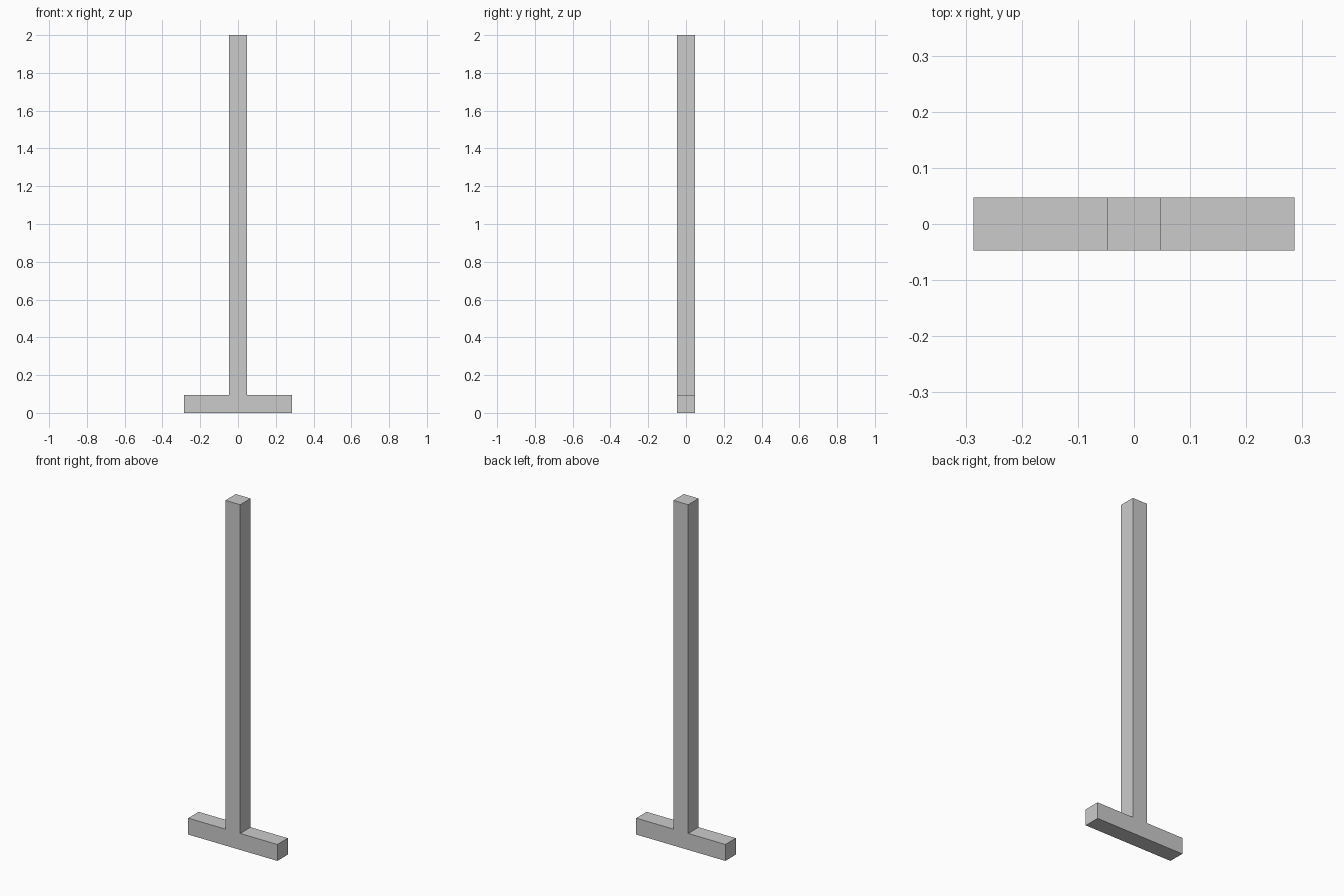
import bpy
import bmesh

if "Cube" in bpy.data.objects:
    bpy.data.objects.remove(bpy.data.objects["Cube"])

U = 2 / 21          # square beam thickness
HALF = U / 2
FOOT = 3 * U        # half length of the foot
HEIGHT = 21 * U

# Inverted T outline: foot bar and upright post in one piece
right = [(FOOT, 0), (FOOT, U), (HALF, U), (HALF, HEIGHT)]
outline = right + [(-x, z) for x, z in reversed(right)]

# Extrude the outline from front to back
bm = bmesh.new()
face = bm.faces.new([bm.verts.new((x, -HALF, z)) for x, z in outline])
extruded = bmesh.ops.extrude_face_region(bm, geom=[face])
verts = [g for g in extruded["geom"] if isinstance(g, bmesh.types.BMVert)]
bmesh.ops.translate(bm, verts=verts, vec=(0, U, 0))
bmesh.ops.recalc_face_normals(bm, faces=bm.faces)

mesh = bpy.data.meshes.new("post_with_foot")
bm.to_mesh(mesh)
bm.free()
bpy.context.collection.objects.link(bpy.data.objects.new("post_with_foot", mesh))
